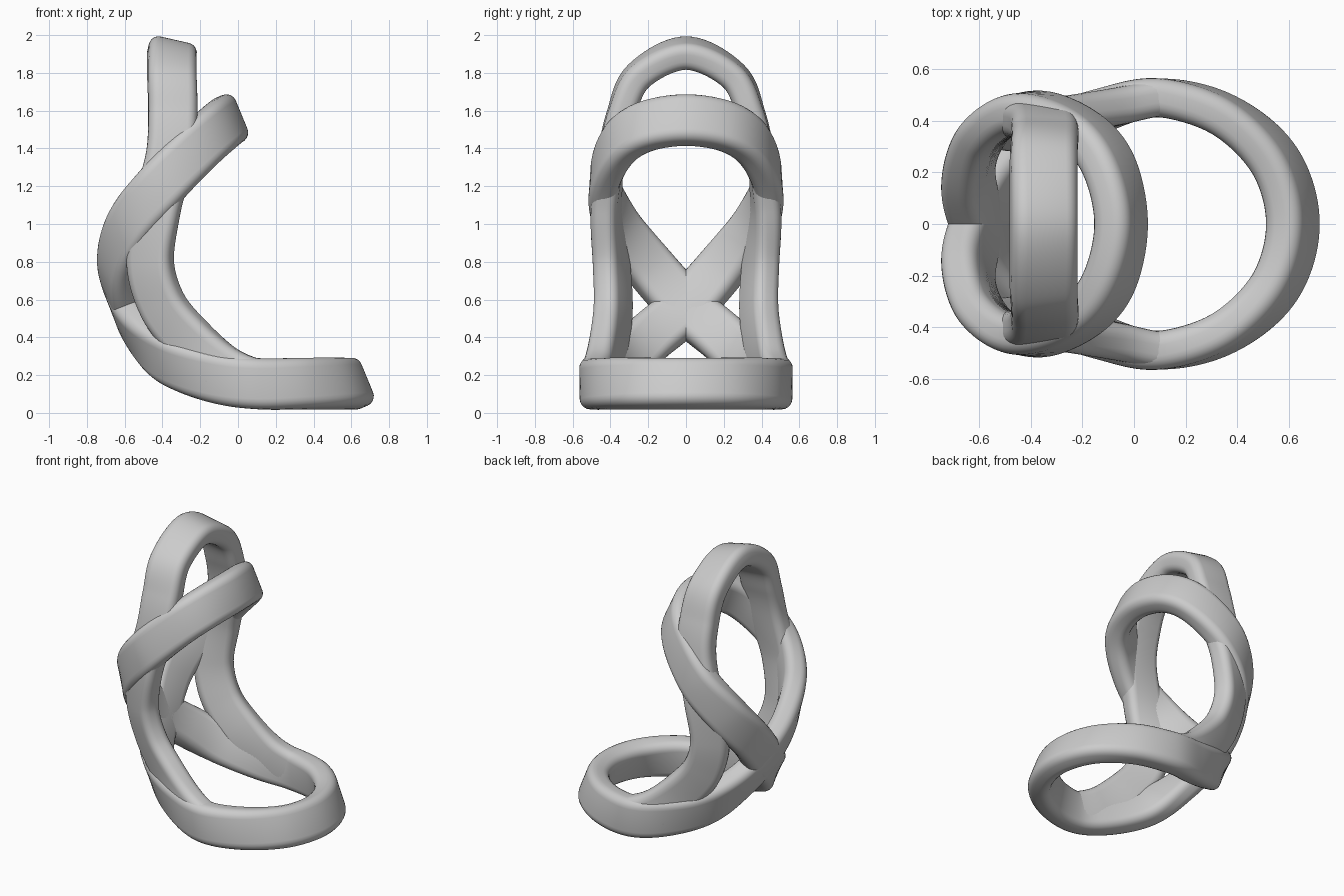
import bpy, bmesh
from math import cos, sin, pi
from mathutils import Vector

cube = bpy.data.objects.get("Cube")
if cube:
    bpy.data.objects.remove(cube)

grey = bpy.data.materials.new("plain grey")
grey.use_nodes = True
colour = (0.6, 0.6, 0.6, 1)
grey.diffuse_color = colour
grey.node_tree.nodes["Principled BSDF"].inputs["Base Color"].default_value = colour

WIDTH, THICK, ROUND = 0.27, 0.15, 0.055
STEPS = 12


def section():
    """Rounded rectangle as (across thickness, across width) pairs."""
    pts = []
    for k, (sx, sy) in enumerate([(1, 1), (-1, 1), (-1, -1), (1, -1)]):
        for i in range(6):
            a = (k + i / 5) * pi / 2
            pts.append((sx * (THICK / 2 - ROUND) + ROUND * cos(a),
                        sy * (WIDTH / 2 - ROUND) + ROUND * sin(a)))
    return pts


def spline(a, b, c, d, t):
    return 0.5 * (2 * b + (c - a) * t + (2 * a - 5 * b + 4 * c - d) * t * t
                  + (3 * b - a - 3 * c + d) * t ** 3)


def flip(v):
    return Vector((v.x, -v.y, v.z))


def band(name, keys, open_end=False):
    """Sweep the section through (centre, outward normal, scale) keys, then mirror."""
    cen = [Vector(k[0]) for k in keys]
    nor = [Vector(k[1]).normalized() for k in keys]
    size = [k[2] if len(k) > 2 else 1 for k in keys]
    last = 2 * cen[-1] - cen[-2] if open_end else flip(cen[-2])
    cen = [flip(cen[1])] + cen + [last]
    nor = [flip(nor[1])] + nor + [nor[-1] if open_end else flip(nor[-2])]
    path = []
    for i in range(len(keys) - 1):
        for s in range(STEPS + (i == len(keys) - 2)):
            t = s / STEPS
            path.append((spline(*cen[i:i + 4], t), spline(*nor[i:i + 4], t),
                         size[i] * (1 - t) + size[i + 1] * t))

    bm = bmesh.new()
    rings = []
    for i, (p, n, scale) in enumerate(path):
        if i == 0 or (i == len(path) - 1 and not open_end):
            tangent = Vector((0, 1, 0)) if path[min(i + 1, len(path) - 1)][0].y >= path[i - 1 if i else 0][0].y else Vector((0, -1, 0))
        else:
            tangent = (path[min(i + 1, len(path) - 1)][0] - path[i - 1][0]).normalized()
        n = (n - tangent * n.dot(tangent)).normalized()
        w = tangent.cross(n)
        rings.append([bm.verts.new(p + (n * a + w * b) * scale) for a, b in section()])
    for r, q in zip(rings, rings[1:]):
        for j in range(len(r)):
            k = (j + 1) % len(r)
            bm.faces.new((r[j], r[k], q[k], q[j]))
    if open_end:
        bm.faces.new(rings[-1])
    bmesh.ops.recalc_face_normals(bm, faces=bm.faces)
    # Make sure the open tube faces outwards
    f = bm.faces[0]
    f.normal_update()
    if f.normal.dot(f.calc_center_median() - path[0][0]) < 0:
        bmesh.ops.reverse_faces(bm, faces=bm.faces)
    mesh = bpy.data.meshes.new(name)
    bm.to_mesh(mesh)
    bm.free()
    ob = bpy.data.objects.new(name, mesh)
    bpy.context.collection.objects.link(ob)
    mesh.materials.append(grey)
    mirror = ob.modifiers.new("mirror", 'MIRROR')
    mirror.use_axis = (False, True, False)
    mirror.use_clip = False
    bpy.ops.object.select_all(action='DESELECT')
    ob.select_set(True)
    bpy.context.view_layer.objects.active = ob
    bpy.ops.object.shade_smooth_by_angle(angle=0.7)
    return ob


# Strand from the upper hoop, crossing at the back, into the base hoop
band("crossing_hoops", [
    ((-.05, 0, 1.55), (.92, 0, .38)),
    ((-.10, .23, 1.51), (.72, .6, .33)),
    ((-.22, .37, 1.40), (.35, .92, .15)),
    ((-.41, .435, 1.20), (-.1, 1, 0)),
    ((-.57, .36, .99), (-.55, .83, 0)),
    ((-.64, .19, .77), (-.87, .45, -.1)),
    ((-.60, 0, .56), (-.93, 0, -.37)),
    ((-.51, -.18, .41), (-.75, -.4, -.5)),
    ((-.36, -.33, .28), (-.4, -.8, -.4)),
    ((-.12, -.44, .19), (-.1, -.97, -.2)),
    ((.10, -.488, .155), (0, -1, 0)),
    ((.35, -.42, .155), (.45, -.85, .15)),
    ((.545, -.244, .155), (.8, -.48, .32)),
    ((.615, 0, .155), (.92, 0, .38)),
])

# Tall arch whose legs sweep forward into the base hoop
band("tall_arch", [
    ((-.35, 0, 1.905), (.22, 0, .97), .96),
    ((-.35, .25, 1.785), (.12, .62, .77), .96),
    ((-.345, .345, 1.58), (.05, .95, .3), .96),
    ((-.36, .395, 1.36), (0, 1, .1), .95),
    ((-.43, .42, 1.08), (-.2, .97, 0), .93),
    ((-.465, .395, .80), (-.42, .9, 0), .93),
    ((-.40, .385, .57), (-.45, .88, -.1), .95),
    ((-.26, .405, .39), (-.3, .93, -.2), .97),
    ((-.08, .45, .23), (-.1, 1, -.1), .97),
    ((.10, .488, .157), (0, 1, 0), .94),
    ((.22, .47, .155), (.25, .95, .1), .88),
], open_end=True)
